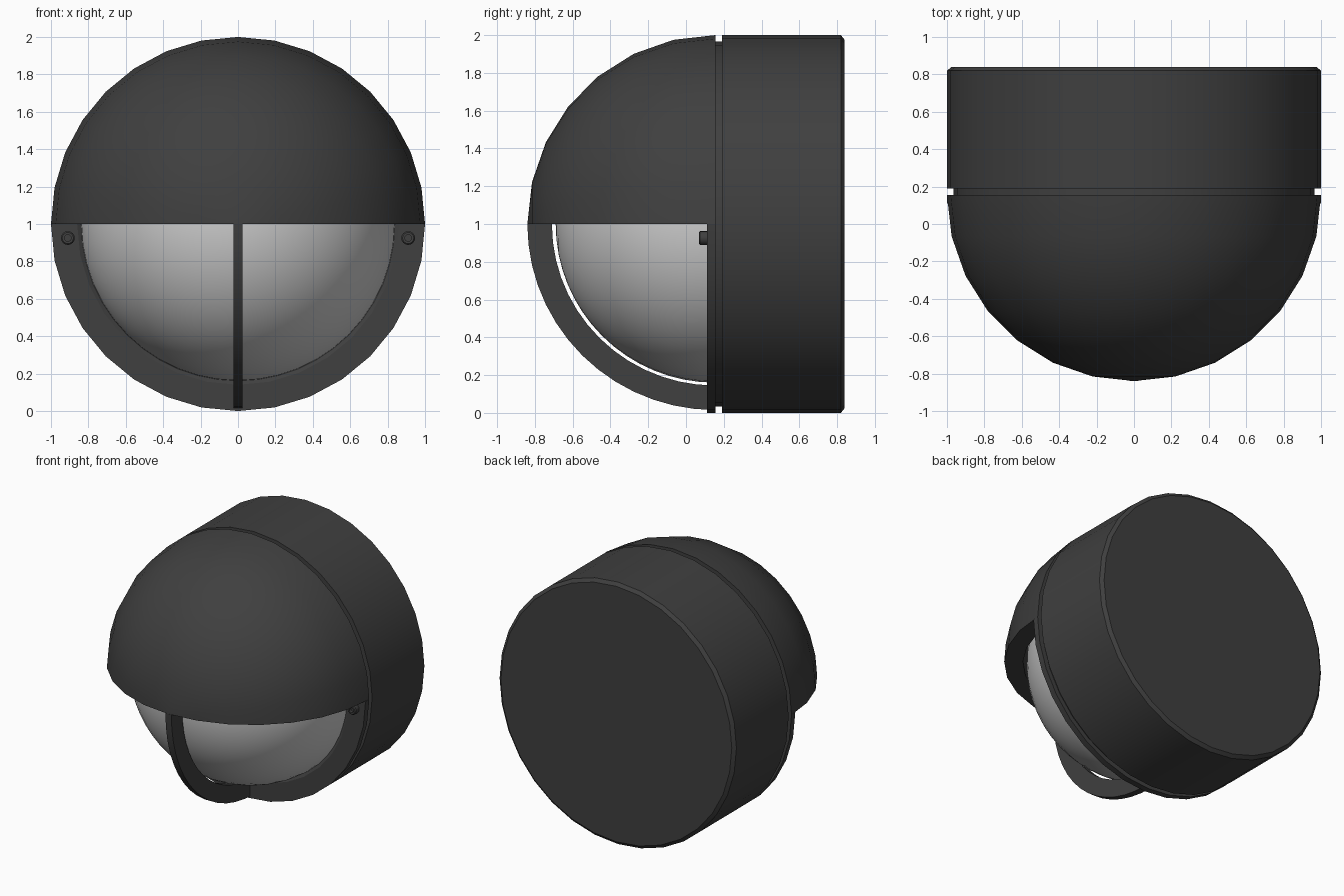
import bpy, bmesh
from math import sin, cos, pi, radians

if "Cube" in bpy.data.objects:
    bpy.data.objects.remove(bpy.data.objects["Cube"])


def finish(name, bm, mat=None):
    """Clean the mesh, make it an object and shade it."""
    bmesh.ops.remove_doubles(bm, verts=bm.verts, dist=1e-5)
    bmesh.ops.recalc_face_normals(bm, faces=bm.faces)
    bmesh.ops.dissolve_limit(bm, angle_limit=radians(0.2), verts=bm.verts, edges=bm.edges)
    mesh = bpy.data.meshes.new(name)
    bm.to_mesh(mesh)
    bm.free()
    obj = bpy.data.objects.new(name, mesh)
    bpy.context.collection.objects.link(obj)
    if mat:
        mesh.materials.append(mat)
    bpy.ops.object.select_all(action='DESELECT')
    obj.select_set(True)
    bpy.context.view_layer.objects.active = obj
    bpy.ops.object.shade_smooth_by_angle(angle=radians(30))
    return obj


def lathe(name, profile, segs, start=0.0, sweep=2 * pi, centre=(0, 1), mat=None, closed=True):
    """Spin (radius, y) points about an axis parallel to y."""
    bm = bmesh.new()
    rings = []
    for i in range(segs + 1):
        a = start + sweep * i / segs
        rings.append([bm.verts.new((centre[0] + r * cos(a), y, centre[1] + r * sin(a)))
                      for r, y in profile])
    n = len(profile)
    for a, b in zip(rings, rings[1:]):
        for j in range(n if closed else n - 1):
            k = (j + 1) % n
            bm.faces.new((a[j], a[k], b[k], b[j]))
    if sweep < 2 * pi - 0.01:
        bm.faces.new(rings[0])
        bm.faces.new(rings[-1][::-1])
    return finish(name, bm, mat)


def arc(r_radial, r_depth, steps, y0=0.155):
    """Quarter arc of (radius, y) points from the rim to the front tip."""
    return [(r_radial * cos(pi / 2 * i / steps), y0 - r_depth * sin(pi / 2 * i / steps))
            for i in range(steps + 1)]


dark = bpy.data.materials.new("dark_metal")
dark.diffuse_color = (0.05, 0.05, 0.05, 1)
dark.use_nodes = True
dark.node_tree.nodes["Principled BSDF"].inputs["Base Color"].default_value = dark.diffuse_color

# Drum-shaped housing with back chamfer and recessed neck
lathe("housing", [(0, 0.84), (0.975, 0.84), (1, 0.82), (1, 0.19), (0.965, 0.19),
                  (0.965, 0.15), (0, 0.15)], 32, mat=dark, closed=False)

# Domed diffuser
lathe("lens", arc(0.84, 0.845, 16), 48, closed=False)

# Hood covering the upper half
lathe("hood", arc(1, 0.995, 7) + arc(0.87, 0.865, 7)[::-1], 16, sweep=pi, mat=dark)

# Lower half of the front rim
lathe("front_rim", [(1, 0.155), (1, 0.11), (0.86, 0.11), (0.835, 0.125), (0.835, 0.155)],
      16, start=pi, sweep=pi, mat=dark)

# Curved guard bar in front of the lens
bm = bmesh.new()
outline = arc(0.985, 0.995, 14) + arc(0.855, 0.865, 14)[::-1]
face = bm.faces.new([bm.verts.new((-0.025, y, 1 - r)) for r, y in outline])
new = bmesh.ops.extrude_face_region(bm, geom=[face])["geom"]
bmesh.ops.translate(bm, vec=(0.05, 0, 0), verts=[v for v in new if isinstance(v, bmesh.types.BMVert)])
finish("guard_bar", bm, dark)

# Socket-head screws on both sides of the rim
for side, label in ((-1, "left"), (1, "right")):
    lathe(label + "_screw", [(0, 0.09), (0.018, 0.09), (0.018, 0.068), (0.03, 0.068),
                             (0.037, 0.075), (0.037, 0.12)], 16,
          centre=(side * 0.91, 0.925), mat=dark, closed=False)
